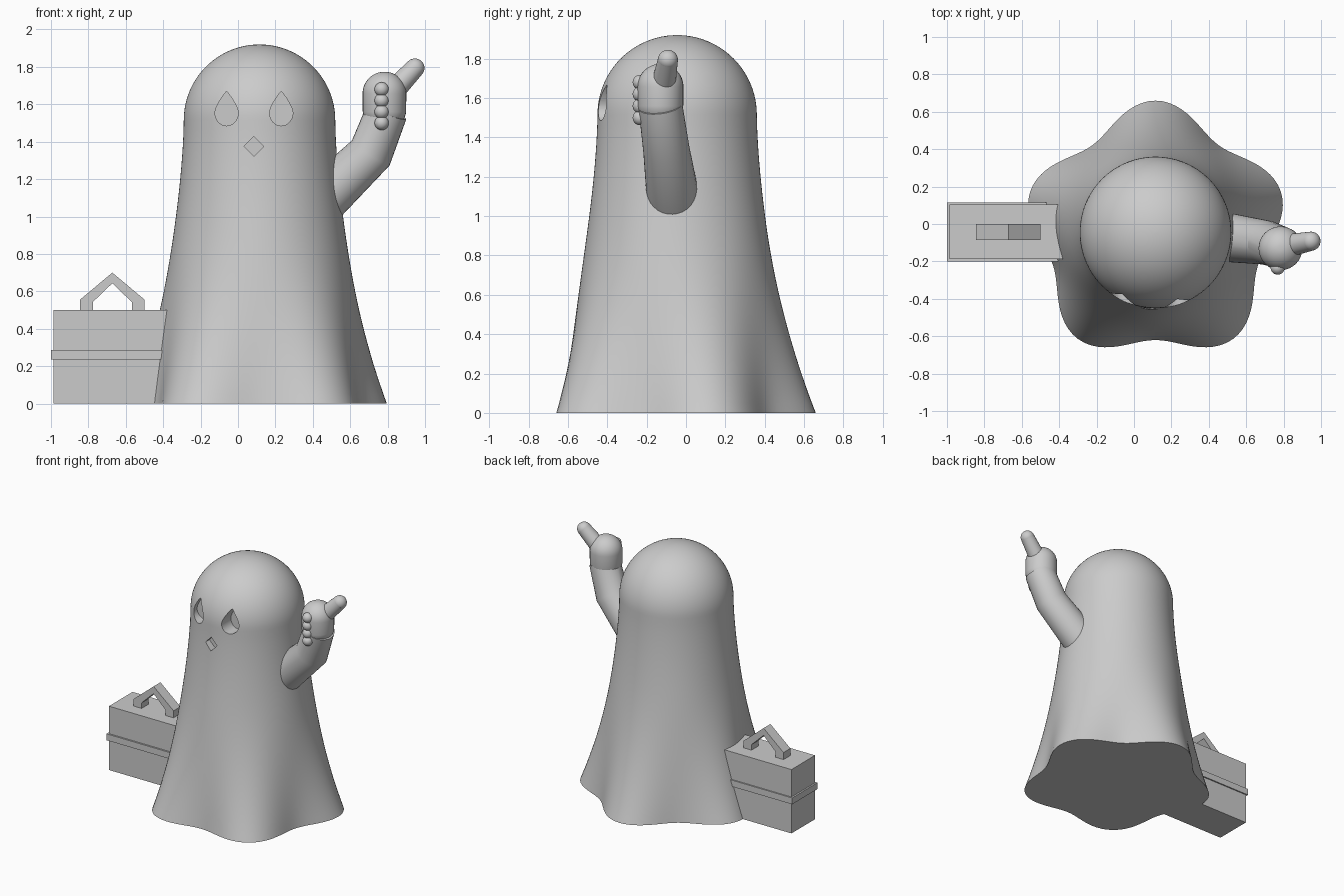
import bpy, bmesh
from math import sin, cos, pi, radians
from mathutils import Vector

cube = bpy.data.objects.get("Cube")
if cube:
    bpy.data.objects.remove(cube, do_unlink=True)

GREY = (0.6, 0.6, 0.6, 1)
mat = bpy.data.materials.new("plain grey")
mat.use_nodes = True
mat.diffuse_color = GREY
mat.node_tree.nodes["Principled BSDF"].inputs["Base Color"].default_value = GREY


def select(ob):
    bpy.ops.object.select_all(action='DESELECT')
    ob.select_set(True)
    bpy.context.view_layer.objects.active = ob


def smooth(ob, angle=35):
    select(ob)
    bpy.ops.object.shade_smooth_by_angle(angle=radians(angle))


def finish(name, bm):
    bmesh.ops.recalc_face_normals(bm, faces=bm.faces)
    me = bpy.data.meshes.new(name)
    bm.to_mesh(me)
    bm.free()
    me.materials.append(mat)
    ob = bpy.data.objects.new(name, me)
    bpy.context.collection.objects.link(ob)
    return ob


def loft(name, rings):
    """Skin a list of equal rings and close both ends."""
    bm = bmesh.new()
    loops = [[bm.verts.new(p) for p in ring] for ring in rings]
    n = len(loops[0])
    for a, b in zip(loops, loops[1:]):
        for i in range(n):
            j = (i + 1) % n
            bm.faces.new((a[i], a[j], b[j], b[i]))
    bm.faces.new(loops[0][::-1])
    bm.faces.new(loops[-1])
    return finish(name, bm)


def prism(name, outline, y0, y1):
    """Extrude an x-z outline along y."""
    return loft(name, [[(x, y, z) for x, z in outline] for y in (y0, y1)])


def box(name, x, y, z):
    return prism(name, [(x[0], z[0]), (x[1], z[0]), (x[1], z[1]), (x[0], z[1])], *y)


def ball(name, centre, r):
    bm = bmesh.new()
    bmesh.ops.create_uvsphere(bm, u_segments=32, v_segments=20, radius=r)
    bmesh.ops.translate(bm, verts=bm.verts, vec=centre)
    ob = finish(name, bm)
    smooth(ob)
    return ob


def tube(name, stations):
    """Round tube through (point, radius) stations, mitred at the bends."""
    pts = [Vector(p) for p, r in stations]
    dirs = [(b - a).normalized() for a, b in zip(pts, pts[1:])]
    rings = []
    for k, (p, r) in enumerate(stations):
        before, after = dirs[max(k - 1, 0)], dirs[min(k, len(dirs) - 1)]
        t = (before + after).normalized()
        side = Vector((0, 1, 0))
        side = (side - t * side.dot(t)).normalized()
        up = t.cross(side) / t.dot(before)
        rings.append([pts[k] + r * (cos(a) * side + sin(a) * up)
                      for a in (2 * pi * i / 32 for i in range(32))])
    ob = loft(name, rings)
    smooth(ob, 25)
    return ob


# Draped body: five folds at the hem, fading into a round head
CX, CY, HEAD_R, HEAD_Z = 0.115, -0.045, 0.405, 1.515
SIDES = 120


def body_ring(z, r, fold):
    ring = []
    for i in range(SIDES):
        a = 2 * pi * i / SIDES
        rr = r + fold * cos(5 * (a - pi / 2))
        ring.append((CX + rr * cos(a), CY + rr * sin(a), z))
    return ring


rings = []
for k in range(30):
    z = HEAD_Z * k / 30
    rings.append(body_ring(z, HEAD_R + 0.235 * (1 - z / HEAD_Z) ** 1.6,
                           0.0645 * max(0, 1 - z) ** 2.2))
for k in range(24):
    a = pi / 2 * k / 24
    rings.append(body_ring(HEAD_Z + HEAD_R * sin(a), HEAD_R * cos(a), 0))
rings.append(body_ring(HEAD_Z + HEAD_R, 0.002, 0))
body = loft("body", rings)

# Recessed teardrop eyes and diamond nose
FACE_X = 0.085
lower = [(0.0625 * cos(a), -0.07 * sin(a)) for a in (pi * i / 16 for i in range(17))]
right_side = [(0.0625 * (1 - s ** 1.5), 0.115 * s) for s in (i / 8 for i in range(1, 8))]
tear = lower + [(-x, z) for x, z in right_side] + [(0, 0.115)] + right_side[::-1]
cutters = [prism("eye_cutter", [(FACE_X + sx * 0.146 + x, 1.555 + z) for x, z in tear],
                 -0.6, -0.33) for sx in (-1, 1)]
d = 0.053
cutters.append(prism("nose_cutter", [(FACE_X + x, 1.375 + z) for x, z in
                                     ((d, 0), (0, d), (-d, 0), (0, -d))], -0.6, -0.40))
for c in cutters:
    select(body)
    m = body.modifiers.new("cut", 'BOOLEAN')
    m.operation, m.solver, m.object = 'DIFFERENCE', 'EXACT', c
    bpy.ops.object.modifier_apply(modifier=m.name)
    bpy.data.objects.remove(c, do_unlink=True)
smooth(body)

# Raised left arm
tube("left_arm", [((0.41, -0.06, 1.05), 0.137), ((0.71, -0.10, 1.34), 0.118),
                  ((0.795, -0.13, 1.56), 0.112)])

# Fist: an upright capsule
fist = []
for k in range(1, 24):
    a = -pi / 2 + pi * k / 24
    z = (1.575 if a < 0 else 1.657) + 0.117 * sin(a)
    fist.append([(0.783 + 0.117 * cos(a) * cos(b), -0.13 + 0.117 * cos(a) * sin(b), z)
                 for b in (2 * pi * i / 32 for i in range(32))])
smooth(loft("left_fist", fist))

# Curled fingers and the pointing finger
for k in range(4):
    ball(f"curled_finger_{k + 1}", (0.768, -0.233, 1.68 - 0.06 * k), 0.038)
tip = (0.946, -0.092, 1.794)
tube("pointing_finger", [((0.80, -0.12, 1.64), 0.064), (tip, 0.051)])
ball("pointing_finger_tip", tip, 0.051)

# Case with a raised band and an angular handle
box("case", (-0.987, -0.3), (-0.187, 0.105), (0, 0.5))
box("case_band", (-1.0, -0.3), (-0.2, 0.115), (0.235, 0.285))
outer = [(0.173, 0.49), (0.173, 0.555), (0, 0.7)]
inner = [(0, 0.643), (0.104, 0.543), (0.104, 0.49)]
half = outer + inner
mirrored = [(-x, z) for x, z in half]
HX = -0.672
outline = outer + mirrored[1::-1] + mirrored[:3:-1] + inner
prism("case_handle", [(HX + x, z) for x, z in outline], -0.085, 0.0)
